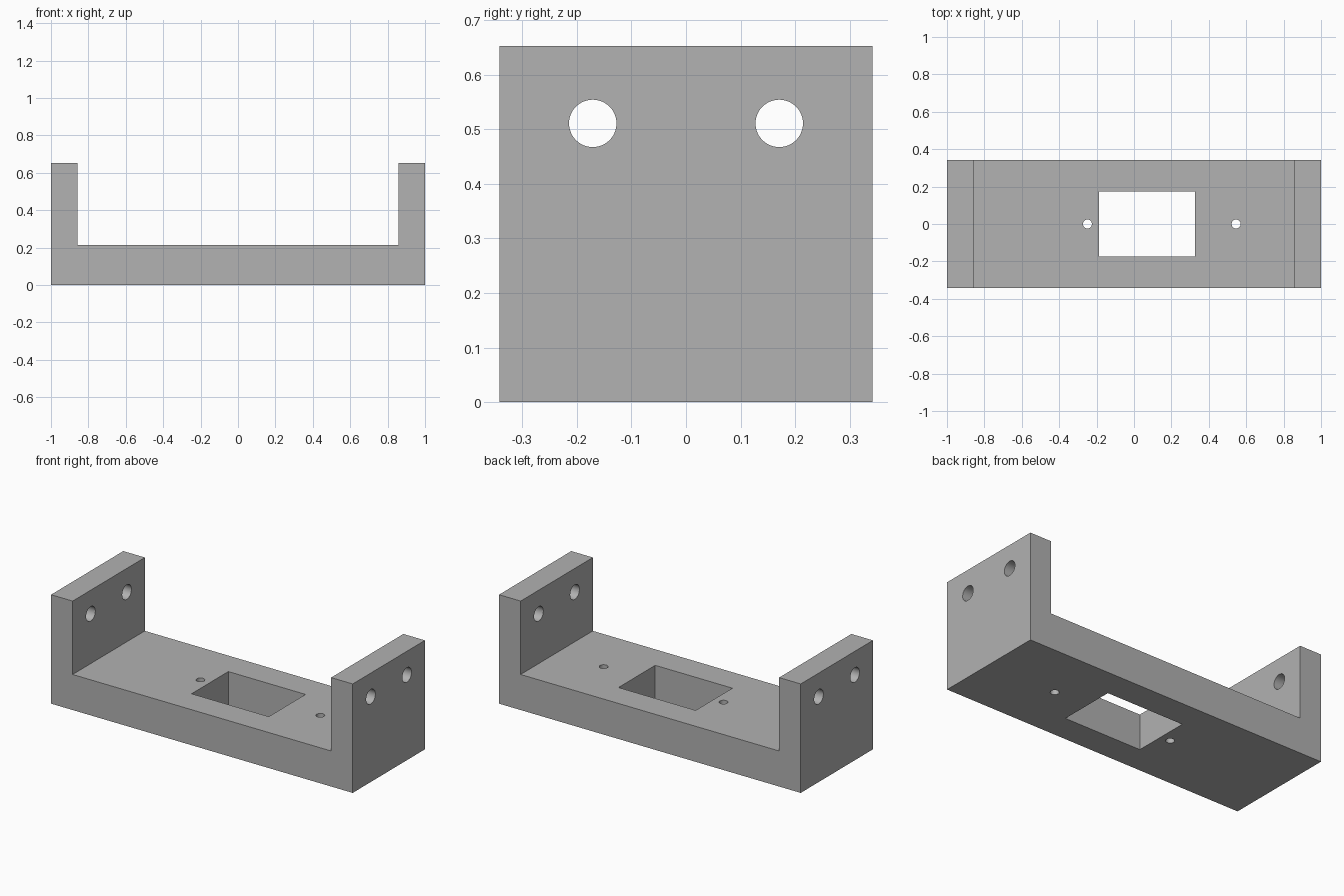
import bpy
import bmesh
from math import pi, radians
from mathutils import Matrix, Vector

cube = bpy.data.objects.get("Cube")
if cube:
    bpy.data.objects.remove(cube, do_unlink=True)

HALF_DEPTH = 0.342
FLOOR, TOP, INNER = 0.213, 0.653, 0.857

grey = bpy.data.materials.new("plain_grey")
grey.use_nodes = True
grey.diffuse_color = (0.445, 0.445, 0.445, 1)
grey.node_tree.nodes["Principled BSDF"].inputs["Base Color"].default_value = grey.diffuse_color


def make_object(name, bm):
    bmesh.ops.recalc_face_normals(bm, faces=bm.faces)
    mesh = bpy.data.meshes.new(name)
    bm.to_mesh(mesh)
    bm.free()
    mesh.materials.append(grey)
    obj = bpy.data.objects.new(name, mesh)
    bpy.context.collection.objects.link(obj)
    return obj


def add_drill(bm, centre, radius, length, axis=None):
    turn = Matrix.Rotation(pi / 2, 4, axis) if axis else Matrix()
    bmesh.ops.create_cone(bm, cap_ends=True, segments=48, radius1=radius, radius2=radius,
                          depth=length, matrix=Matrix.Translation(centre) @ turn)


# U-shaped bracket: half profile mirrored, then extruded through the depth
half = [(1, 0), (1, TOP), (INNER, TOP), (INNER, FLOOR)]
profile = half + [(-x, z) for x, z in reversed(half)]
bm = bmesh.new()
face = bm.faces.new([bm.verts.new((x, -HALF_DEPTH, z)) for x, z in profile])
grown = bmesh.ops.extrude_face_region(bm, geom=[face])["geom"]
bmesh.ops.translate(bm, vec=(0, 2 * HALF_DEPTH, 0),
                    verts=[v for v in grown if isinstance(v, bmesh.types.BMVert)])
bracket = make_object("bracket", bm)

# Cutter: rectangular window, two screw holes, two holes in each end wall
bm = bmesh.new()
bmesh.ops.create_cube(bm, size=1, matrix=Matrix.Translation((0.07, 0, FLOOR / 2))
                      @ Matrix.Diagonal((0.512, 0.348, 0.4, 1)))
for x in (-0.249, 0.546):
    add_drill(bm, Vector((x, 0, FLOOR / 2)), 0.024, 0.4)
for x in (-0.93, 0.93):
    for y in (-0.171, 0.171):
        add_drill(bm, Vector((x, y, 0.511)), 0.0435, 0.3, 'Y')
cutter = make_object("hole_cutter", bm)
cutter.hide_render = True

cut = bracket.modifiers.new("holes", 'BOOLEAN')
cut.operation = 'DIFFERENCE'
cut.solver = 'EXACT'
cut.object = cutter

# Apply the cut and drop the cutter
bpy.ops.object.select_all(action='DESELECT')
bracket.select_set(True)
bpy.context.view_layer.objects.active = bracket
bpy.ops.object.modifier_apply(modifier=cut.name)
bpy.data.objects.remove(cutter, do_unlink=True)
bpy.ops.object.shade_smooth_by_angle(angle=radians(30))
